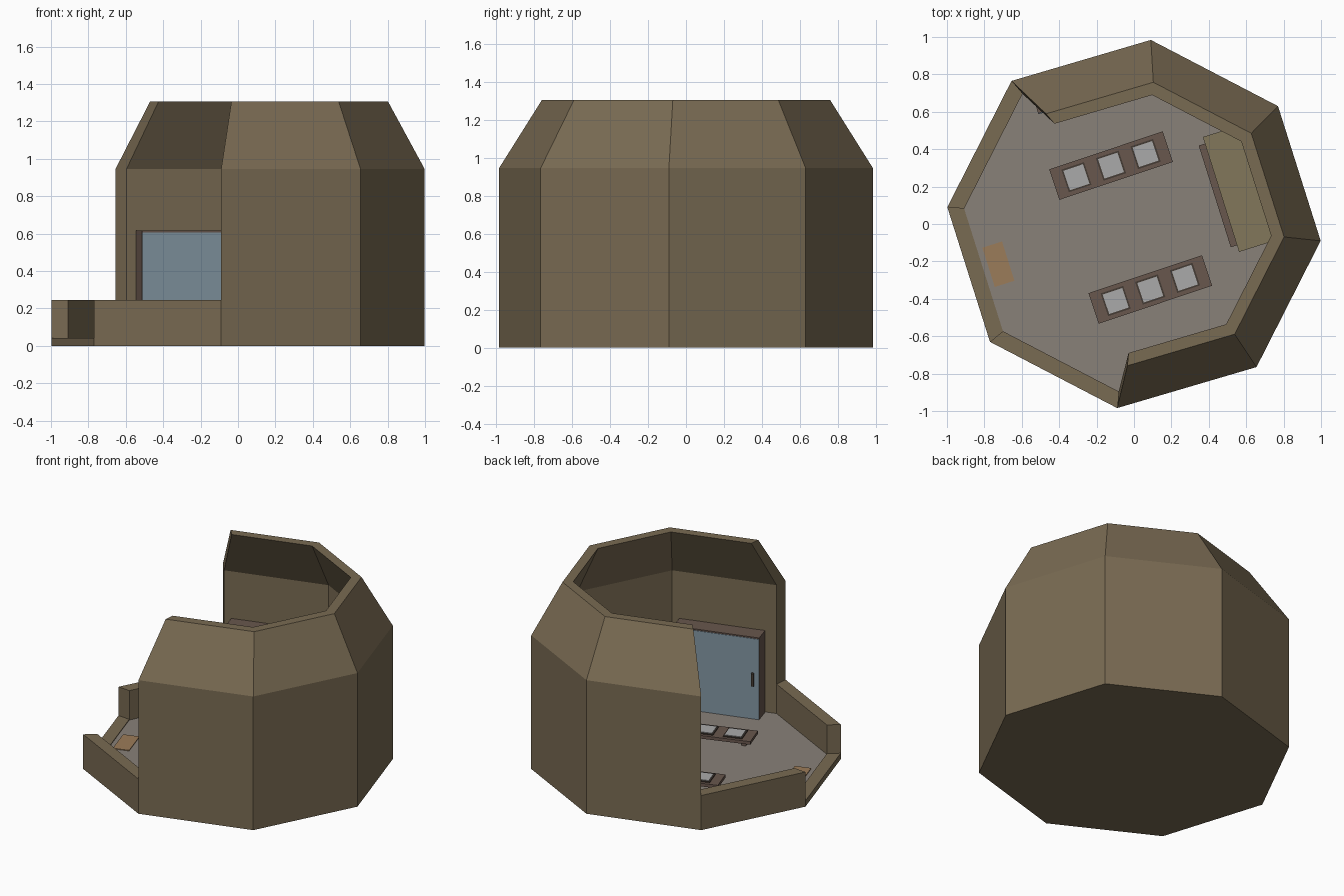
import bpy, bmesh, math
from mathutils import Vector, Matrix

if "Cube" in bpy.data.objects:
    bpy.data.objects.remove(bpy.data.objects["Cube"])

def material(name, rgb):
    m = bpy.data.materials.new(name)
    m.diffuse_color = (*rgb, 1)
    m.use_nodes = True
    m.node_tree.nodes["Principled BSDF"].inputs["Base Color"].default_value = m.diffuse_color
    return m

WALL = material("tan_wall", (0.19, 0.145, 0.085))
FLOOR = material("grey_floor", (0.25, 0.22, 0.19))
WOOD = material("red_brown_wood", (0.14, 0.095, 0.075))
BLUE = material("blue_door", (0.22, 0.30, 0.36))
DARK = material("dark_metal", (0.06, 0.045, 0.035))
PAD = material("pale_pad", (0.40, 0.40, 0.40))
OLIVE = material("olive_panel", (0.24, 0.20, 0.11))
MAT = material("tan_mat", (0.33, 0.20, 0.10))

HALF = [(0.998, -0.09), (0.77, 0.63), (0.09, 0.984), (-0.655, 0.765)]
OCT = [Vector(p) for p in HALF] + [-Vector(p) for p in HALF]
INNER = 0.91

def finish(name, bm, mat):
    bmesh.ops.recalc_face_normals(bm, faces=bm.faces)
    me = bpy.data.meshes.new(name)
    bm.to_mesh(me)
    bm.free()
    me.materials.append(mat)
    ob = bpy.data.objects.new(name, me)
    bpy.context.collection.objects.link(ob)
    return ob

def loft(name, sections, mat):
    """Join matching closed cross-sections and cap both ends."""
    bm = bmesh.new()
    loops = [[bm.verts.new(p) for p in s] for s in sections]
    n = len(loops[0])
    for a, b in zip(loops, loops[1:]):
        for i in range(n):
            j = (i + 1) % n
            bm.faces.new((a[i], a[j], b[j], b[i]))
    bm.faces.new(loops[0])
    bm.faces.new(loops[-1])
    return finish(name, bm, mat)

def wall(name, corners, levels):
    """Wall along octagon corners; levels are (height, scale, x shift)."""
    sections = []
    for c in corners:
        p = OCT[c % 8]
        outer = [(p.x * s + dx, p.y * s, z) for z, s, dx in levels]
        inner = [(p.x * s * INNER + dx, p.y * s * INNER, z) for z, s, dx in reversed(levels)]
        sections.append(outer + inner)
    return loft(name, sections, WALL)

def slab(name, scale, z0, z1, mat):
    return loft(name, [[(*(p * scale), z) for p in OCT] for z in (z0, z1)], mat)

def box(name, frame, centre, size, mat):
    bm = bmesh.new()
    bmesh.ops.create_cube(bm, size=1, matrix=frame @ Matrix.Translation(centre)
                          @ Matrix.Diagonal((*size, 1)))
    return finish(name, bm, mat)

def frame_at(x, y, degrees):
    return Matrix.Translation((x, y, 0)) @ Matrix.Rotation(math.radians(degrees), 4, 'Z')

# Shell: base, tall walls with inward sloping top, low walls and doorstep
slab("base", 1.0, 0, 0.03, WALL)
slab("floor", 0.92, 0.02, 0.037, FLOOR)
wall("tall_wall", [6, 7, 8, 9, 10, 11], [(0, 1, 0), (0.945, 1, 0), (1.305, 0.77, 0.034)])
wall("low_wall_back", [3, 4], [(0, 1, 0), (0.245, 1, 0)])
wall("doorstep", [4, 5], [(0, 1, 0), (0.042, 1, 0)])
wall("low_wall_front", [5, 6], [(0, 1, 0), (0.245, 1, 0)])

# Two facing cabinets with blue doors
for side, sign, turn in (("front", 1, 16.45), ("back", -1, 196.45)):
    f = frame_at(0.251 * sign, -0.73 * sign, turn)
    box(f"{side}_cabinet", f, (0, 0, 0.325), (0.58, 0.12, 0.58), WOOD)
    box(f"{side}_cabinet_door", f, (0, 0.06, 0.322), (0.578, 0.008, 0.568), BLUE)
    box(f"{side}_cabinet_handle", f, (-0.25, 0.072, 0.32), (0.016, 0.02, 0.09), DARK)

# Two low benches, each with legs and three framed pads
for side, x, y in (("back", -0.123, 0.312), ("front", 0.087, -0.35)):
    f = frame_at(x, y, 18.5)
    box(f"{side}_bench", f, (0, 0, 0.071), (0.64, 0.172, 0.022), WOOD)
    for i in (-1, 1):
        box(f"{side}_bench_leg", f, (0.27 * i, 0, 0.047), (0.03, 0.13, 0.03), WOOD)
    for i in (-1, 0, 1):
        box(f"{side}_pad_frame", f, (0.195 * i, 0, 0.085), (0.128, 0.128, 0.008), DARK)
        box(f"{side}_pad", f, (0.195 * i, 0, 0.089), (0.11, 0.11, 0.008), PAD)

# Console against the right wall: local x runs along the wall, y into the room
f = frame_at(0.465, 0.158, 107.5)

def prism(name, profile, half, mat):
    return loft(name, [[f @ Vector((x, y, z)) for y, z in profile] for x in (-half, half)], mat)

prism("console_body", [(-0.345, 0.03), (-0.02, 0.03), (-0.02, 0.42), (-0.345, 0.53)], 0.30, WOOD)
prism("console_top", [(-0.345, 0.53), (0, 0.42), (0, 0.445), (-0.345, 0.555)], 0.322, OLIVE)
prism("console_ledge", [(-0.02, 0.34), (0.035, 0.34), (0.035, 0.365), (-0.02, 0.365)], 0.285, WOOD)

# Plain floor mat at the doorway
box("floor_mat", frame_at(-0.725, -0.215, 107.5), (0, 0, 0.039), (0.22, 0.11, 0.006), MAT)
